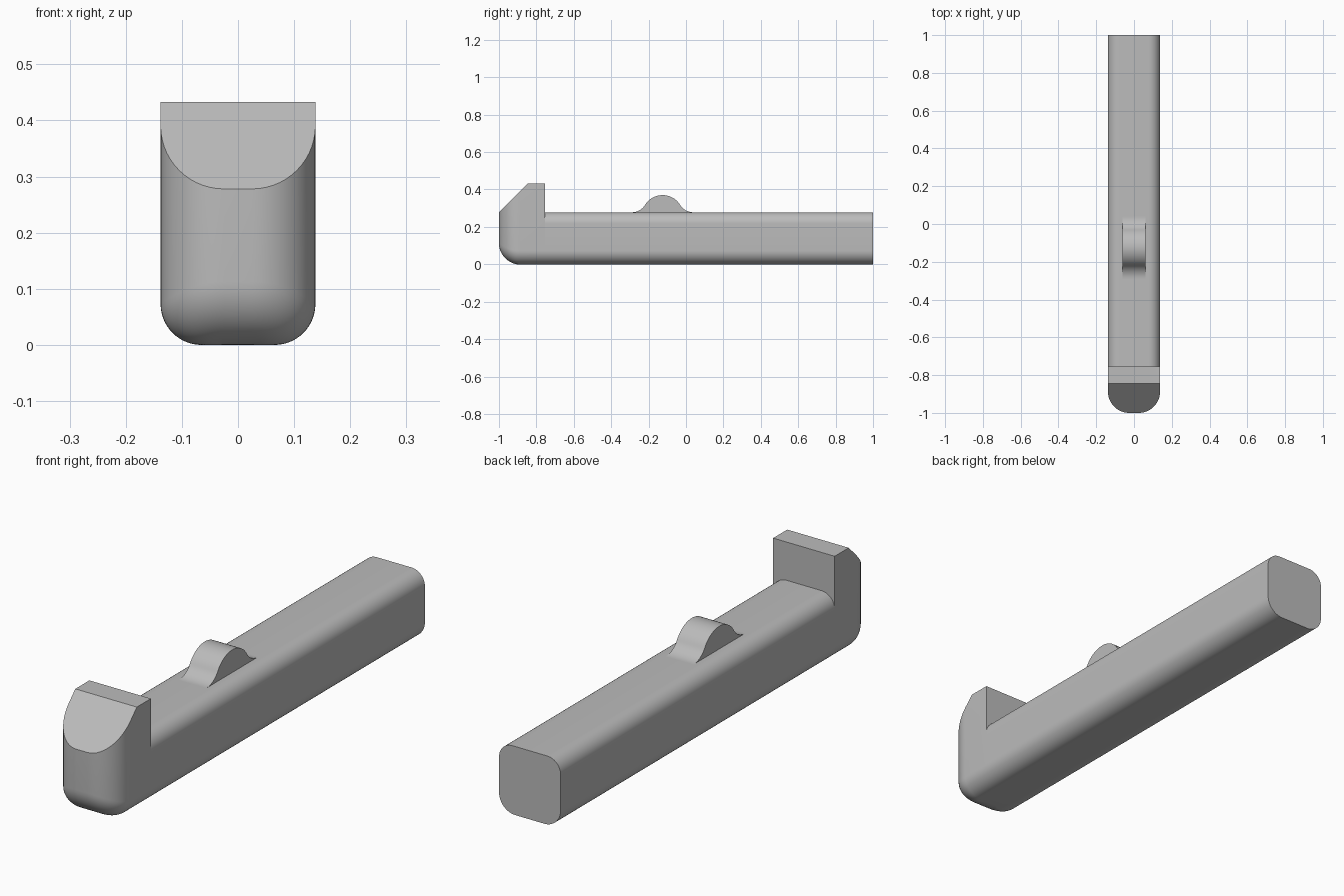
import bpy, bmesh
from math import sin, cos, pi, radians
from mathutils import Vector

cube = bpy.data.objects.get("Cube")
if cube:
    bpy.data.objects.remove(cube)

HALF, TOP, NOTCH, PEAK = 0.138, 0.278, -0.755, 0.433
R_PLAN, R_SIDE, R_FRONT, R_TOP = 0.113, 0.073, 0.113, 0.06
STEPS = 14

grey = bpy.data.materials.new("plain grey")
grey.use_nodes = True
colour = (0.5, 0.5, 0.5, 1)
grey.diffuse_color = colour
grey.node_tree.nodes["Principled BSDF"].inputs["Base Color"].default_value = colour


def finish(name, bm):
    bmesh.ops.remove_doubles(bm, verts=bm.verts, dist=1e-5)
    bmesh.ops.recalc_face_normals(bm, faces=bm.faces)
    mesh = bpy.data.meshes.new(name)
    bm.to_mesh(mesh)
    bm.free()
    obj = bpy.data.objects.new(name, mesh)
    mesh.materials.append(grey)
    bpy.context.collection.objects.link(obj)
    bpy.ops.object.select_all(action='DESELECT')
    obj.select_set(True)
    bpy.context.view_layer.objects.active = obj
    bpy.ops.object.shade_smooth_by_angle(angle=radians(30))


def arc(cx, cy, r, start, end):
    angles = [radians(start + (end - start) * i / STEPS) for i in range(STEPS + 1)]
    return [(cx + r * cos(a), cy + r * sin(a)) for a in angles]


def loft(bm, rings):
    rows = [[bm.verts.new(p) for p in ring] for ring in rings]
    for a, b in zip(rows, rows[1:]):
        for i in range(len(a)):
            j = (i + 1) % len(a)
            bm.faces.new((a[i], a[j], b[j], b[i]))
    bm.faces.new(rows[0])
    bm.faces.new(rows[-1])


# Long bar with a rounded section
section = []
for cx, cz, r, start in ((HALF - R_TOP, TOP - R_TOP, R_TOP, 0),
                         (R_TOP - HALF, TOP - R_TOP, R_TOP, 90),
                         (R_SIDE - HALF, R_SIDE, R_SIDE, 180),
                         (HALF - R_SIDE, R_SIDE, R_SIDE, 270)):
    section += arc(cx, cz, r, start, start + 90)
bm = bmesh.new()
loft(bm, [[(x, y, z) for x, z in section] for y in (NOTCH, 1)])
finish("long_bar", bm)

# Upright head: rounded plan, with a bottom fillet that widens at the front
plan = [(HALF, NOTCH, 1, 0, R_SIDE)]
for side in (1, -1):
    corner = []
    for i in range(STEPS + 1):
        a = pi / 2 * i / STEPS
        nx, ny = side * cos(a), -sin(a)
        fillet = R_SIDE + (R_FRONT - R_SIDE) * sin(a) ** 2
        corner.append((side * (HALF - R_PLAN) + R_PLAN * nx,
                       R_PLAN - 1 + R_PLAN * ny, nx, ny, fillet))
    plan += corner if side > 0 else corner[::-1]
plan.append((-HALF, NOTCH, -1, 0, R_SIDE))
rings = []
for i in range(STEPS + 1):
    t = pi / 2 * i / STEPS
    rings.append([(x - nx * r * (1 - sin(t)), y - ny * r * (1 - sin(t)), r * (1 - cos(t)))
                  for x, y, nx, ny, r in plan])
rings.append([(x, y, PEAK) for x, y, *_ in plan])
bm = bmesh.new()
loft(bm, rings)

# Sloping cut across the front of the head
cut = bmesh.ops.bisect_plane(bm, geom=bm.verts[:] + bm.edges[:] + bm.faces[:],
                             plane_co=Vector((0, -1, TOP)),
                             plane_no=Vector((0, -1, 1)), clear_outer=True)
edges = [e for e in cut["geom_cut"] if isinstance(e, bmesh.types.BMEdge)]
bmesh.ops.holes_fill(bm, edges=edges, sides=0)
finish("upright_head", bm)

# Thumb bump: convex crown flowing into concave feet
MID, CROWN, FOOT, SWEEP = -0.125, 0.11, 0.084, 58.3
right = arc(0, 0.37 - CROWN, CROWN, 90, 90 - SWEEP)
right += arc(0.165, TOP + FOOT, FOOT, 270 - SWEEP, 270)[1:]
profile = [(-d, z) for d, z in reversed(right[1:])] + right
profile = [(-0.165, TOP - 0.02)] + profile + [(0.165, TOP - 0.02)]
bm = bmesh.new()
loft(bm, [[(x, MID + d, z) for d, z in profile] for x in (-0.062, 0.062)])
finish("thumb_bump", bm)
